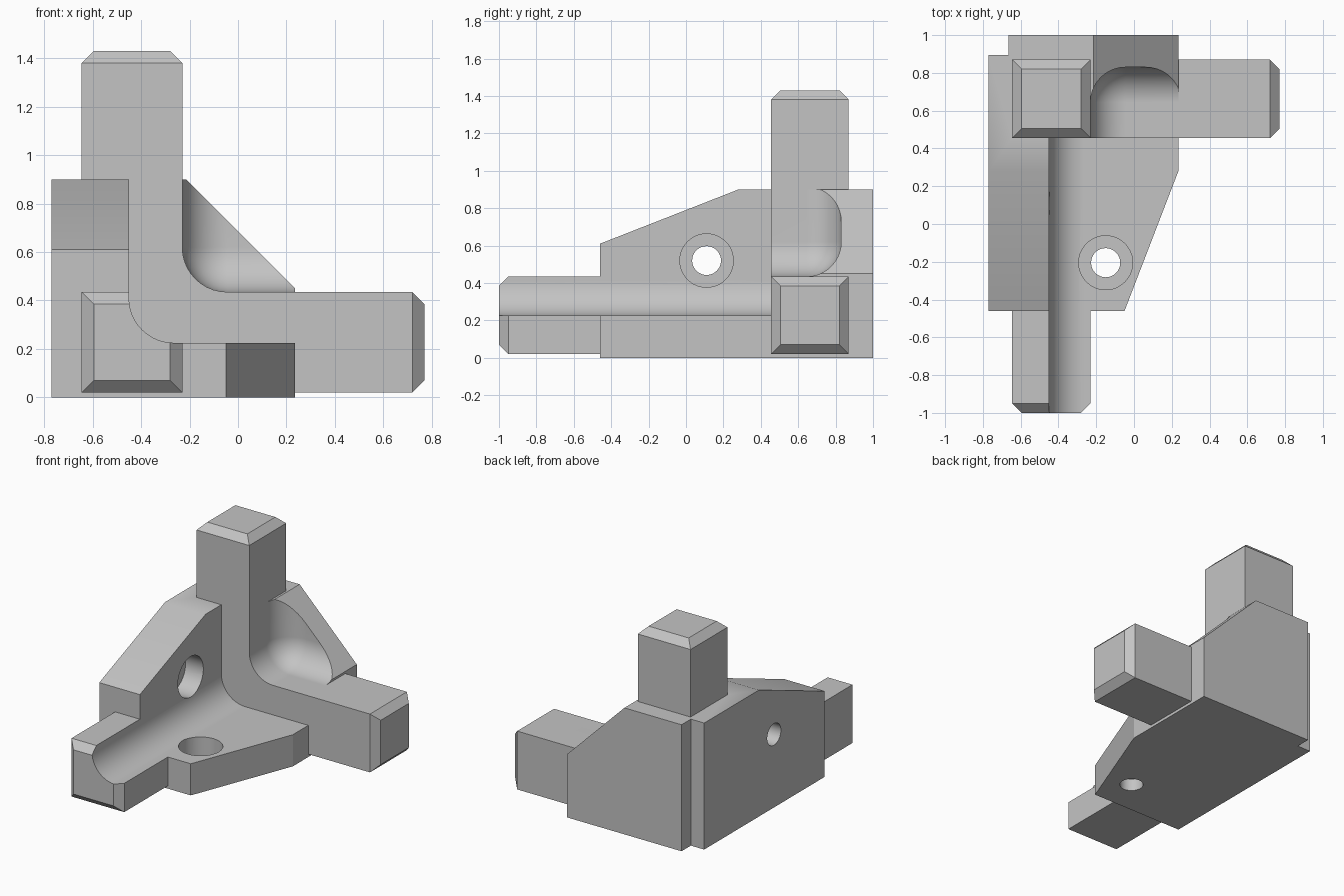
import bpy, bmesh, math
from mathutils import Matrix, Vector

if "Cube" in bpy.data.objects:
    bpy.data.objects.remove(bpy.data.objects["Cube"], do_unlink=True)

grey = bpy.data.materials.new("plain grey")
grey.use_nodes = True
colour = (0.55, 0.55, 0.55, 1)
grey.diffuse_color = colour
grey.node_tree.nodes["Principled BSDF"].inputs["Base Color"].default_value = colour


def finish(name, bm):
    bmesh.ops.recalc_face_normals(bm, faces=bm.faces[:])
    mesh = bpy.data.meshes.new(name)
    bm.to_mesh(mesh)
    bm.free()
    mesh.materials.append(grey)
    ob = bpy.data.objects.new(name, mesh)
    bpy.context.collection.objects.link(ob)
    return ob


def box(name, lo, hi, rounding=0, end=None, chamfer=0.05):
    """Box between two corners; rounds every edge or chamfers one end face."""
    lo, hi = Vector(lo), Vector(hi)
    bm = bmesh.new()
    bmesh.ops.create_cube(bm, size=1)
    size = Matrix.Diagonal((hi - lo).to_4d())
    size[3][3] = 1
    bm.transform(Matrix.Translation((lo + hi) / 2) @ size)
    bm.normal_update()
    if rounding:
        bmesh.ops.bevel(bm, geom=bm.edges[:], offset=rounding, segments=10,
                        profile=0.5, affect='EDGES', clamp_overlap=True)
    if end:
        face = max(bm.faces, key=lambda f: f.normal.dot(Vector(end)))
        bmesh.ops.bevel(bm, geom=list(face.edges), offset=chamfer, segments=1,
                        profile=0.5, affect='EDGES')
    return finish(name, bm)


def prism(name, outline, axis, lo, hi):
    """Extrude an outline of the two other axes along the given axis."""
    def place(p, t):
        co = list(p)
        co.insert(axis, t)
        return co
    bm = bmesh.new()
    face = bm.faces.new([bm.verts.new(place(p, lo)) for p in outline])
    shift = Vector(place((0, 0), hi - lo))
    new = bmesh.ops.extrude_face_region(bm, geom=[face])["geom"]
    bmesh.ops.translate(bm, vec=shift,
                        verts=[v for v in new if isinstance(v, bmesh.types.BMVert)])
    return finish(name, bm)


def disc(name, radius, a, b):
    """Cylinder between two points."""
    a, b = Vector(a), Vector(b)
    bm = bmesh.new()
    bmesh.ops.create_cone(bm, cap_ends=True, segments=48, radius1=radius,
                          radius2=radius, depth=(b - a).length)
    turn = (b - a).to_track_quat('Z', 'Y').to_matrix().to_4x4()
    bm.transform(Matrix.Translation((a + b) / 2) @ turn)
    return finish(name, bm)


def combine(target, tool, operation):
    tool.hide_render = True
    mod = target.modifiers.new(tool.name, 'BOOLEAN')
    mod.object, mod.operation, mod.solver = tool, operation, 'EXACT'
    bpy.ops.object.select_all(action='DESELECT')
    bpy.context.view_layer.objects.active = target
    target.select_set(True)
    bpy.ops.object.modifier_apply(modifier=mod.name)
    bpy.data.objects.remove(tool, do_unlink=True)


# Body block with its sloping edges and rear corner notch
bracket = box("corner_bracket", (-0.77, -0.46, 0), (0.235, 1, 0.9))
trims = [
    prism("side_slope", [(-0.83, 0.465), (0.28, 0.9), (0.28, 1.1), (-0.83, 1.1)], 0, -1, 0.5),
    prism("back_slope", [(-0.215, 0.9), (0.335, 0.35), (0.335, 1.1), (-0.215, 1.1)], 1, -0.7, 1.2),
    prism("floor_corner", [(-0.127, -0.66), (0.235, 0.28), (0.4, 0.28), (0.4, -0.66)], 2, -0.2, 1.1),
    box("rear_notch", (-0.9, 0.895, -0.2), (-0.665, 1.2, 1.1)),
]
for trim in trims:
    combine(bracket, trim, 'DIFFERENCE')

# Three square pegs with chamfered ends
pegs = [
    box("upright_peg", (-0.645, 0.455, 0.1), (-0.23, 0.87, 1.43), end=(0, 0, 1)),
    box("side_peg", (-0.4, 0.455, 0.02), (0.77, 0.87, 0.435), end=(1, 0, 0)),
    box("front_peg", (-0.645, -1, 0.02), (-0.23, 0.6, 0.435), end=(0, -1, 0)),
]
for peg in pegs:
    combine(bracket, peg, 'UNION')

# Filleted channel along the front, rounded pocket at the back
wall, floor, r = -0.45, 0.225, 0.185
arc = [(wall + r - r * math.cos(t), floor + r - r * math.sin(t))
       for t in (math.pi / 2 * i / 12 for i in range(13))]
channel = prism("channel", arc + [(0.6, floor), (0.6, 1.2), (wall, 1.2)], 1, -1.2, 0.455)
combine(bracket, channel, 'DIFFERENCE')
pocket = box("pocket", (-0.23, 0, 0.435), (0.6, 0.83, 1.3), rounding=0.185)
combine(bracket, pocket, 'DIFFERENCE')

# Counterbored screw holes in the floor and the side wall
bores = [
    disc("floor_hole", 0.077, (-0.15, -0.205, -0.1), (-0.15, -0.205, 0.4)),
    disc("floor_bore", 0.143, (-0.15, -0.205, 0.085), (-0.15, -0.205, 0.4)),
    disc("wall_hole", 0.077, (-0.9, 0.11, 0.52), (-0.3, 0.11, 0.52)),
    disc("wall_bore", 0.143, (-0.59, 0.11, 0.52), (-0.25, 0.11, 0.52)),
]
for bore in bores:
    combine(bracket, bore, 'DIFFERENCE')

# Smooth fillets, crisp edges
bpy.ops.object.shade_smooth_by_angle(angle=math.radians(30))
normals = bracket.modifiers.new("normals", 'WEIGHTED_NORMAL')
normals.keep_sharp = True
